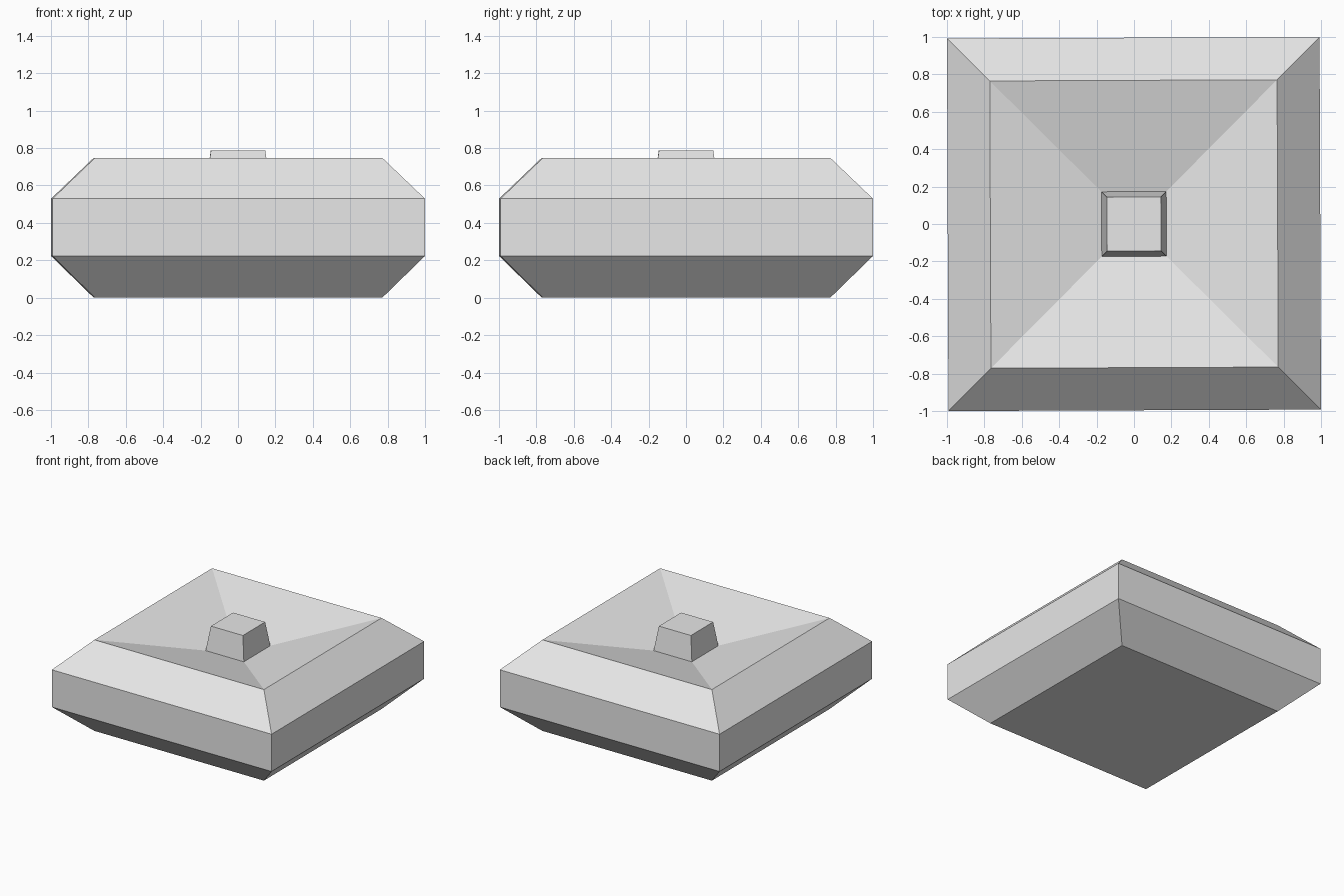
import bpy, bmesh
from mathutils import Matrix

cube = bpy.data.objects.get("Cube")
if cube:
    bpy.data.objects.remove(cube, do_unlink=True)

grey = bpy.data.materials.new("light_grey")
grey.use_nodes = True
grey.diffuse_color = (0.8, 0.8, 0.8, 1)
grey.node_tree.nodes["Principled BSDF"].inputs["Base Color"].default_value = (0.8, 0.8, 0.8, 1)

TWIST = 0.004  # slight turn about the vertical axis


def square_loft(name, profile, cap_bottom=False, cap_top=False):
    """Skin square rings given as (half width, height) from first to last."""
    bm = bmesh.new()
    rings = [[bm.verts.new((sx * h, sy * h, z))
              for sx, sy in ((-1, -1), (1, -1), (1, 1), (-1, 1))]
             for h, z in profile]
    for low, high in zip(rings, rings[1:]):
        for i in range(4):
            j = (i + 1) % 4
            bm.faces.new((low[i], low[j], high[j], high[i]))
    if cap_bottom:
        bm.faces.new(rings[0][::-1])
    if cap_top:
        bm.faces.new(rings[-1])
    bm.transform(Matrix.Rotation(TWIST, 4, 'Z'))
    mesh = bpy.data.meshes.new(name)
    bm.to_mesh(mesh)
    bm.free()
    mesh.materials.append(grey)
    obj = bpy.data.objects.new(name, mesh)
    bpy.context.collection.objects.link(obj)
    return obj


KNOB_BASE = (0.173, 0.59)

# Chamfered body whose top sinks as a shallow dish to the knob
square_loft("body", [(0.768, 0), (0.996, 0.223), (0.996, 0.529),
                     (0.768, 0.748), KNOB_BASE], cap_bottom=True)

# Tapered knob rising from the middle of the dish
square_loft("knob", [KNOB_BASE, (0.145, 0.788)], cap_top=True)
